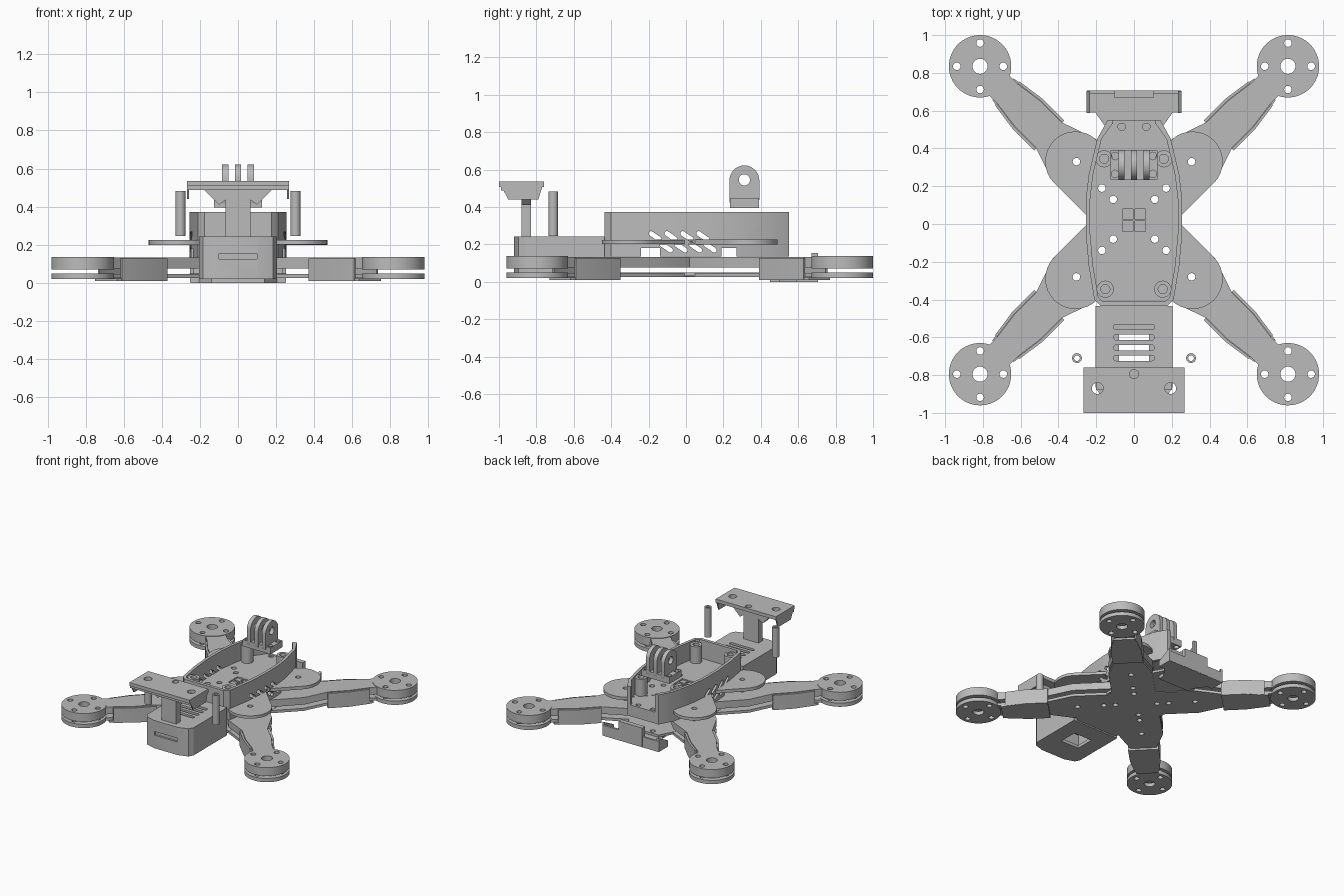
import bpy, bmesh
from math import cos, sin, pi, sqrt

if "Cube" in bpy.data.objects:
    bpy.data.objects.remove(bpy.data.objects["Cube"])

grey = bpy.data.materials.new("plain grey")
grey.use_nodes = True
grey.diffuse_color = (0.5, 0.5, 0.5, 1)
grey.node_tree.nodes["Principled BSDF"].inputs["Base Color"].default_value = (0.5, 0.5, 0.5, 1)

CY = 0.02  # y where the arms meet


# Solids are (outline, low, high, axis) extrusions
def prism(pts, lo, hi, axis="z"):
    return pts, lo, hi, axis


def box(x0, x1, y0, y1, z0, z1):
    return prism([(x0, y0), (x1, y0), (x1, y1), (x0, y1)], z0, z1)


def stadium(ax, ay, bx, by, r, lo, hi, axis="z", n=16):
    dx, dy = bx - ax, by - ay
    d = sqrt(dx * dx + dy * dy) or 1
    dx, dy = (dx / d, dy / d) if dx or dy else (1, 0)
    pts = []
    for cx, cy, s in ((bx, by, 1), (ax, ay, -1)):
        for i in range(n + 1):
            a = -pi / 2 + pi * i / n
            c, w = s * r * cos(a), s * r * sin(a)
            pts.append((cx + c * dx - w * dy, cy + c * dy + w * dx))
    return prism(pts, lo, hi, axis)


def cyl(x, y, r, lo, hi, axis="z", n=32):
    pts = [(x + r * cos(2 * pi * i / n), y + r * sin(2 * pi * i / n)) for i in range(n)]
    return prism(pts, lo, hi, axis)


def mesh_object(name, solids):
    bm = bmesh.new()
    for pts, lo, hi, axis in solids:
        def at(p, q, h):
            return {"z": (p, q, h), "x": (h, p, q), "y": (p, h, q)}[axis]
        low = [bm.verts.new(at(p, q, lo)) for p, q in pts]
        top = [bm.verts.new(at(p, q, hi)) for p, q in pts]
        bm.faces.new(low[::-1])
        bm.faces.new(top)
        for i in range(len(pts)):
            j = (i + 1) % len(pts)
            bm.faces.new((low[i], low[j], top[j], top[i]))
    bmesh.ops.recalc_face_normals(bm, faces=bm.faces)
    mesh = bpy.data.meshes.new(name)
    bm.to_mesh(mesh)
    bm.free()
    mesh.materials.append(grey)
    obj = bpy.data.objects.new(name, mesh)
    bpy.context.collection.objects.link(obj)
    return obj


def part(name, solids, cuts=()):
    obj = mesh_object(name, solids)
    if cuts:
        cutter = mesh_object(name + "_cutter", cuts)
        cutter.hide_render = True
        mod = obj.modifiers.new("holes", "BOOLEAN")
        mod.operation, mod.solver, mod.object = "DIFFERENCE", "EXACT", cutter
        mod.use_self = True
        graph = bpy.context.evaluated_depsgraph_get()
        cut_mesh = bpy.data.meshes.new_from_object(obj.evaluated_get(graph))
        obj.modifiers.clear()
        obj.data = cut_mesh
        bpy.data.objects.remove(cutter)
    bpy.ops.object.select_all(action="DESELECT")
    obj.select_set(True)
    bpy.context.view_layer.objects.active = obj
    bpy.ops.object.shade_smooth_by_angle(angle=0.5)
    return obj


def mirrored(half):
    return half + [(-x, y) for x, y in reversed(half)]


def diagonal(pts, sx, sy):
    """Along-arm and across-arm coordinates to x, y."""
    k = sqrt(0.5)
    return [(sx * (u - v) * k, CY + sy * (u + v) * k) for u, v in pts]


# Screw holes through the centre plates and arms
screws = [(0.17, 0.19), (0.11, 0.13), (0.11, -0.08), (0.17, -0.14), (0.305, 0.33), (0.305, -0.28)]
screw_holes = [cyl(s * x, y, 0.02, -0.1, 0.228, n=16) for x, y in screws for s in (1, -1)]

# Arms with motor mounts, lower arms and arm guards
half_arm = [(0.16, 0.16), (0.45, 0.16), (0.64, 0.095), (0.8, 0.095), (0.95, 0.075), (1.1, 0.075)]
arm_shape = [(0, 0)] + [(u, -v) for u, v in half_arm] + half_arm[::-1]
for sx, sx_name in ((1, "left"), (-1, "right")):
    for sy, sy_name in ((-1, "front"), (1, "back")):
        mx, my = sx * 0.815, CY + sy * 0.815
        holes = [cyl(mx, my, 0.04, 0, 0.2)]
        for dx, dy in ((1, 0), (-1, 0), (0, 1), (0, -1)):
            holes.append(cyl(mx + 0.123 * dx, my + 0.123 * dy, 0.02, 0, 0.2, n=16))
        shape = diagonal(arm_shape, sx, sy)
        tag = f"{sy_name}_{sx_name}"
        part("arm_" + tag, [prism(shape, 0.076, 0.133), cyl(mx, my, 0.165, 0.07, 0.137, n=64)],
             holes + screw_holes)
        part("lower_arm_" + tag, [prism(shape, 0.026, 0.047), cyl(mx, my, 0.165, 0.02, 0.05, n=64)],
             holes + screw_holes)
        side = [(0.635, 0.112), (0.8, 0.112), (0.95, 0.09), (0.95, 0.077), (0.8, 0.097), (0.635, 0.097)]
        floor = [(0.635, -0.112), (0.8, -0.112), (0.98, -0.08), (0.98, 0.08), (0.8, 0.112), (0.635, 0.112)]
        part("arm_guard_" + tag, [
            prism(diagonal(side, sx, sy), 0.01, 0.128),
            prism(diagonal([(u, -v) for u, v in side], sx, sy), 0.01, 0.128),
            prism(diagonal(floor, sx, sy), 0.009, 0.024)])

# Centre plates
hull = mirrored([(0.175, -0.435), (0.21, -0.4), (0.24, -0.22), (0.255, -0.05), (0.255, 0.13),
                 (0.24, 0.26), (0.195, 0.45), (0.14, 0.55)])
inner = mirrored([(0.165, -0.41), (0.188, -0.39), (0.217, -0.22), (0.232, -0.05), (0.232, 0.13),
                  (0.217, 0.26), (0.172, 0.45), (0.115, 0.53)])
e = 0.31
cross = [stadium(-e, CY - e, e, CY + e, 0.16, 0.2, 0.225), stadium(-e, CY + e, e, CY - e, 0.16, 0.201, 0.224)]
recess = [box(a, a + 0.055, b, b + 0.055, 0.214, 0.3) for a in (-0.06, 0.005) for b in (-0.04, 0.025)]
back_holes = [cyl(s * 0.065, 0.515, 0.02, 0, 0.3, n=16) for s in (1, -1)]
part("middle_plate", cross + [prism(inner, 0.199, 0.223)], screw_holes + recess + back_holes)
part("bottom_plate", [prism(hull, 0.03, 0.049)], screw_holes + back_holes)

# Body walls with slanted vents, side notches and an open back
vents = []
for i in range(4):
    for y, z in ((-0.165 + 0.085 * i, 0.243), (-0.105 + 0.078 * i, 0.184)):
        vents.append(stadium(y - 0.022, z + 0.015, y + 0.022, z - 0.015, 0.013, -0.5, 0.5, "x", 8))
notches = [box(-0.5, 0.5, -0.24, -0.14, 0.1, 0.18), box(-0.5, 0.5, 0.19, 0.27, 0.1, 0.18)]
part("body_wall", [prism(hull, 0.134, 0.372)],
     [prism(inner, 0, 0.5), box(-0.11, 0.11, 0.48, 0.6, 0.225, 0.5)] + vents + notches)

# Posts inside the body
for x, y in ((0.158, 0.345), (0.152, -0.345)):
    for s in (1, -1):
        part("body_post", [cyl(s * x, y, 0.045, 0.22, 0.36)], [cyl(s * x, y, 0.024, 0.23, 0.5)])

# Front housing with top vents, face slot and bottom window
housing = mirrored([(0.105, -0.92), (0.185, -0.895), (0.205, -0.86), (0.205, -0.435)])
slots = [stadium(-0.095, y, 0.095, y, 0.014, 0.2, 0.3, n=8) for y in (-0.545, -0.6, -0.655, -0.71)]
part("front_housing", [prism(housing, 0.02, 0.243)],
     slots + [box(-0.185, 0.185, -0.85, -0.455, 0.045, 0.22),
              box(-0.08, 0.08, -0.73, -0.58, 0, 0.1),
              box(-0.1, 0.1, -0.95, -0.905, 0.125, 0.155)])

# Antenna shelf on a post
shelf_holes = [cyl(s * 0.193, -0.87, 0.03, 0.4, 0.6) for s in (1, -1)] + [cyl(0, -0.795, 0.024, 0.45, 0.6)]
part("antenna_shelf", [box(-0.268, 0.268, -1, -0.76, 0.508, 0.535),
                       box(-0.268, 0.268, -0.99, -0.975, 0.488, 0.51)], shelf_holes)
flange = [(-1, 0.534), (-0.76, 0.534), (-0.79, 0.44), (-0.95, 0.44)]
for s in (1, -1):
    part("shelf_flange", [prism(flange, s * 0.258, s * 0.268, "x")])
    brace = [(s * 0.2, 0.51), (s * 0.06, 0.51), (s * 0.06, 0.44), (s * 0.1, 0.41)]
    part("shelf_brace", [prism(brace, -0.88, -0.83, "y")])
part("shelf_post", [box(-0.066, 0.066, -0.88, -0.828, 0.24, 0.51)])

# Standoffs beside the housing
for s in (1, -1):
    part("standoff", [cyl(s * 0.302, -0.71, 0.026, 0.245, 0.483)], [cyl(s * 0.302, -0.71, 0.015, 0, 1)])

# Three-pronged camera mount
part("mount_base", [box(-0.125, 0.125, 0.235, 0.39, 0.395, 0.447)],
     [cyl(s * 0.1, y, 0.02, 0.3, 0.5, n=16) for s in (1, -1) for y in (0.265, 0.36)])
for x in (-0.067, 0, 0.067):
    part("mount_prong", [stadium(0.312, 0.44, 0.312, 0.542, 0.08, x - 0.016, x + 0.016, "x")],
         [cyl(0.312, 0.545, 0.03, -0.5, 0.5, "x"), box(-1, 1, 0, 1, 0.3, 0.42)])

# Rear light tray
tray = mirrored([(0.14, 0.45), (0.14, 0.5), (0.205, 0.59), (0.25, 0.59), (0.25, 0.705)])
part("light_tray", [prism(tray, 0, 0.025), box(-0.25, 0.25, 0.69, 0.706, 0.001, 0.085),
                    box(-0.105, 0.105, 0.67, 0.707, 0.002, 0.155)])
for s in (1, -1):
    part("tray_end", [prism([(0.587, 0.001), (0.704, 0.001), (0.704, 0.11), (0.587, 0.05)],
                            s * 0.232, s * 0.252, "x")])
